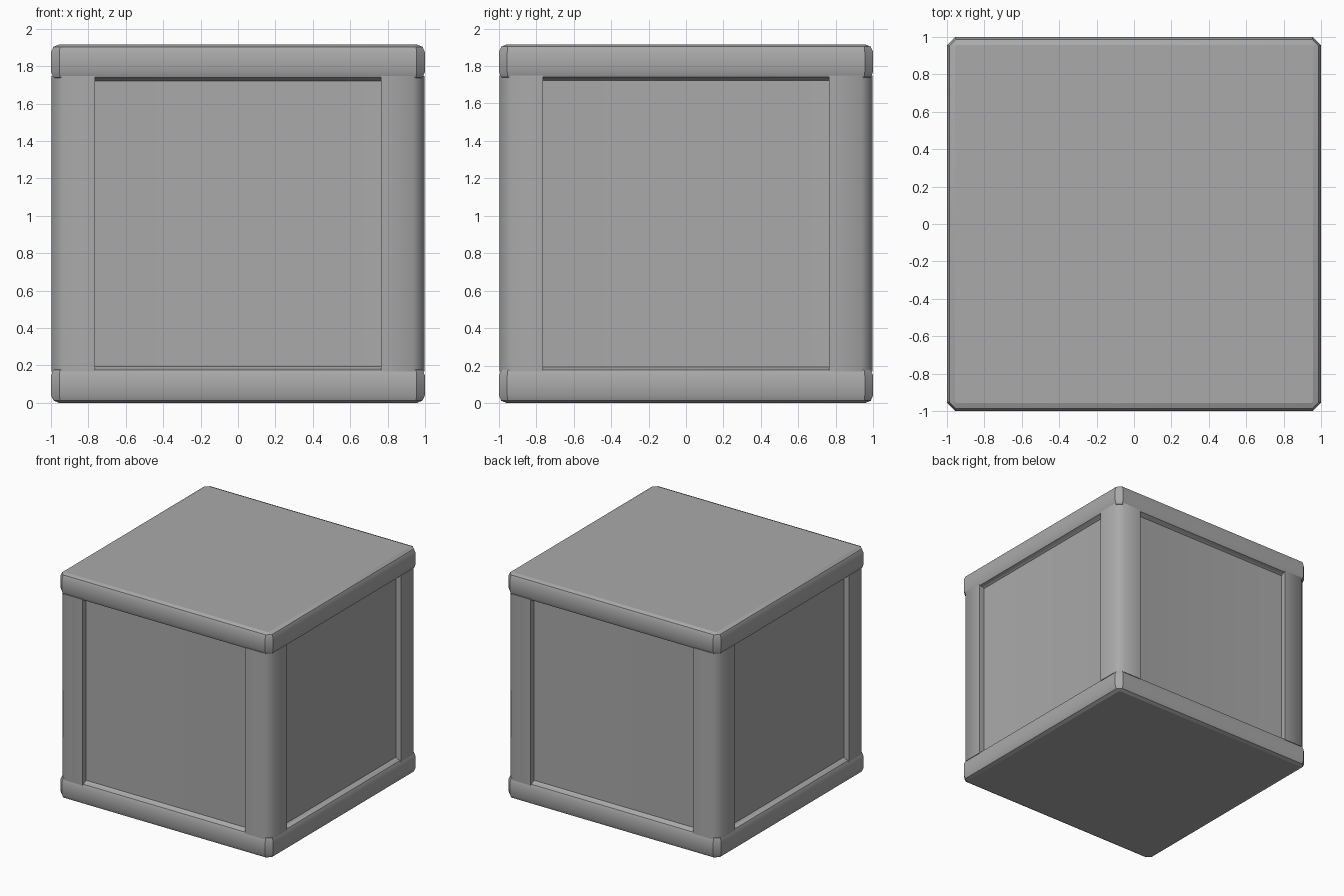
import bpy, bmesh, math

cube = bpy.data.objects.get("Cube")
if cube:
    bpy.data.objects.remove(cube, do_unlink=True)

grey = bpy.data.materials.new("mid grey")
grey.use_nodes = True
colour = (0.4, 0.4, 0.4, 1)
grey.diffuse_color = colour
grey.node_tree.nodes["Principled BSDF"].inputs["Base Color"].default_value = colour

HEIGHT = 1.915
SLAB = 0.187


def finish(bm, name, sharp_angle, flat_caps=False):
    """Smooth the faces, keep hard edges crisp and make the object."""
    bmesh.ops.recalc_face_normals(bm, faces=bm.faces)
    for f in bm.faces:
        f.smooth = True
    for e in bm.edges:
        cap = flat_caps and any(abs(f.normal.z) > 0.99 for f in e.link_faces)
        e.smooth = not cap and e.calc_face_angle(0) < math.radians(sharp_angle)
    mesh = bpy.data.meshes.new(name)
    bm.to_mesh(mesh)
    bm.free()
    mesh.materials.append(grey)
    obj = bpy.data.objects.new(name, mesh)
    bpy.context.collection.objects.link(obj)
    return obj


def loft(name, rings, sharp_angle, flat_caps=False):
    """Skin a stack of equal point rings and cap both ends."""
    bm = bmesh.new()
    loops = [[bm.verts.new(p) for p in ring] for ring in rings]
    n = len(loops[0])
    for a, b in zip(loops, loops[1:]):
        for i in range(n):
            j = (i + 1) % n
            bm.faces.new((a[i], a[j], b[j], b[i]))
    bm.faces.new(loops[0][::-1])
    bm.faces.new(loops[-1])
    return finish(bm, name, sharp_angle, flat_caps)


def cut_square(inset, cut, z):
    """Square ring with its four corners cut off."""
    h = 1 - inset
    k = h - cut
    return [(h, -k, z), (h, k, z), (k, h, z), (-k, h, z),
            (-h, k, z), (-h, -k, z), (-k, -h, z), (k, -h, z)]


# Rounded slabs closing the bottom and the top
half_profile = [(0.042, 0.012, 0), (0.013, 0.035, 0.012), (0, 0.045, 0.042)]
for name, base in (("bottom_slab", 0), ("top_slab", HEIGHT - SLAB)):
    rings = [cut_square(i, c, base + z) for i, c, z in half_profile]
    rings += [cut_square(i, c, base + SLAB - z) for i, c, z in reversed(half_profile)]
    loft(name, rings, 40, True)

# Corner posts with a softened outer edge
outer, inner, cut = 0.996, 0.765, 0.06
profile = [(inner, inner), (outer, inner), (outer, outer - cut),
           (outer - cut, outer), (inner, outer)]
for side_y, depth in ((-1, "front"), (1, "back")):
    for side_x, side in ((-1, "right"), (1, "left")):
        rings = [[(x * side_x, y * side_y, z) for x, y in profile]
                 for z in (SLAB - 0.02, HEIGHT - SLAB + 0.02)]
        loft(f"{depth}_{side}_post", rings, 60)

# Core box whose four sides are sunken panels with a sloping rim
bm = bmesh.new()
bmesh.ops.create_cube(bm, size=1)
rim = 0.965
for v in bm.verts:
    v.co.x *= 2 * rim
    v.co.y *= 2 * rim
    v.co.z = SLAB - 0.002 if v.co.z < 0 else HEIGHT - SLAB + 0.002
for v in bm.verts:
    v.co.x *= 0.998
    v.co.y *= 0.998
sides = [f for f in bm.faces if abs(f.normal.z) < 0.5]
for f in sides:
    f.normal_update()
# Each panel lies inside the post edges and below the slab edges
panels = bmesh.ops.inset_individual(bm, faces=sides, thickness=0.012, depth=0)
for f in sides:
    n = f.normal.copy()
    for v in f.verts:
        if abs(n.x) > 0.5:
            v.co.y = math.copysign(inner - 0.01, v.co.y)
        else:
            v.co.x = math.copysign(inner - 0.01, v.co.x)
        v.co -= n * 0.015
finish(bm, "panelled_core", 15)
